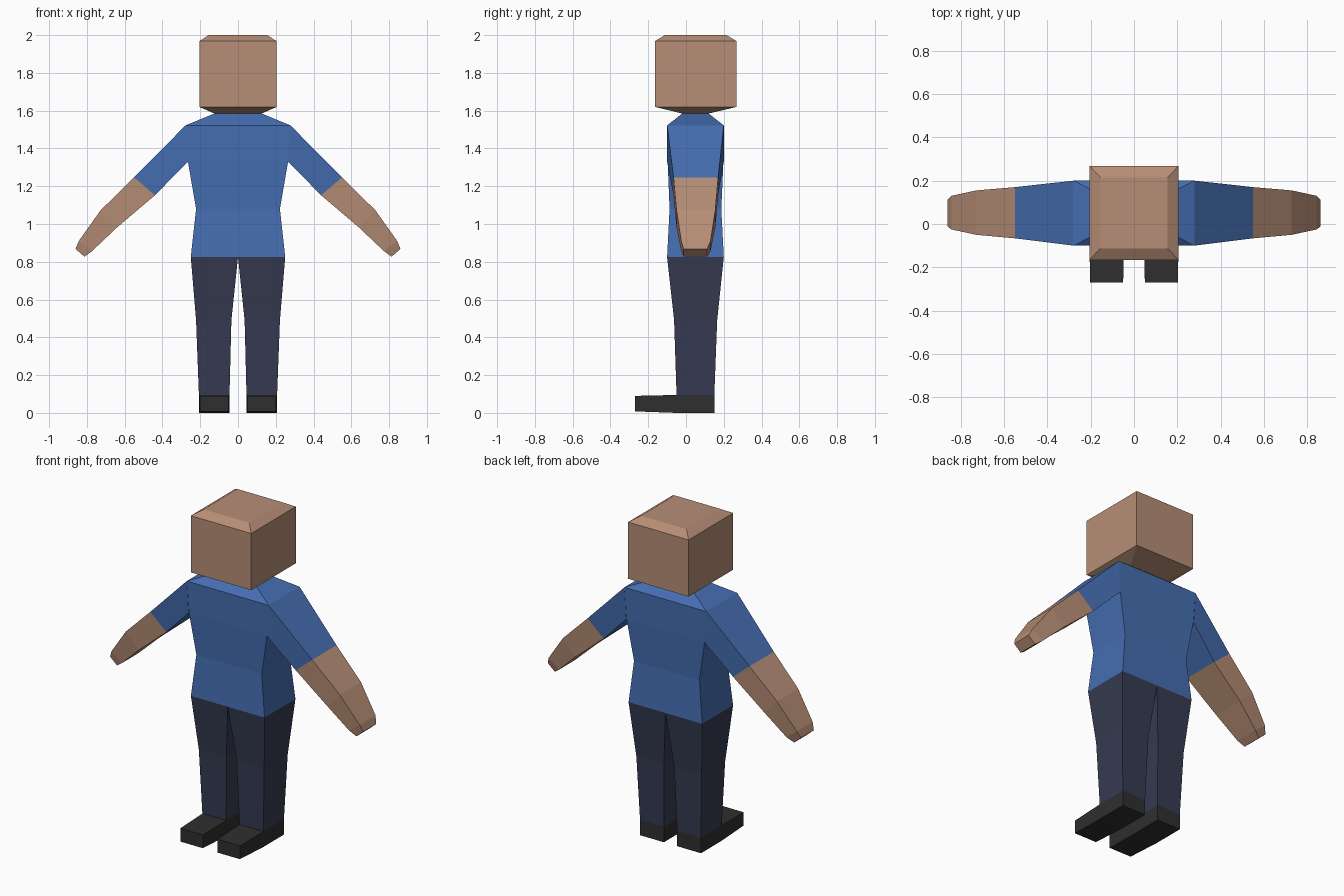
import bpy, bmesh

cube = bpy.data.objects.get("Cube")
if cube:
    bpy.data.objects.remove(cube, do_unlink=True)


def material(name, rgb):
    mat = bpy.data.materials.new(name)
    mat.use_nodes = True
    mat.diffuse_color = (*rgb, 1)
    mat.node_tree.nodes["Principled BSDF"].inputs["Base Color"].default_value = (*rgb, 1)
    return mat


SKIN = material("skin", (0.47, 0.27, 0.18))
SHIRT = material("blue shirt", (0.06, 0.155, 0.44))
TROUSERS = material("navy trousers", (0.036, 0.043, 0.082))
SHOES = material("black shoes", (0.028, 0.028, 0.028))


# Cross-sections: lying flat, standing across the body, or slanted across an arm
def flat(z, x0, x1, y0, y1):
    return [(x0, y0, z), (x1, y0, z), (x1, y1, z), (x0, y1, z)]


def upright(y, x0, x1, z0, z1):
    return [(x0, y, z0), (x1, y, z0), (x1, y, z1), (x0, y, z1)]


def slanted(top, low, y0, y1):
    (xt, zt), (xl, zl) = top, low
    return [(xt, y0, zt), (xl, y0, zl), (xl, y1, zl), (xt, y1, zt)]


def loft(name, mat, rings, side=1, start=False, end=False, hidden=None):
    """Skin a row of four-cornered sections; open ends are joined to other parts."""
    bm = bmesh.new()
    loops = [[bm.verts.new((side * x, y, z)) for x, y, z in ring] for ring in rings]
    drop = []
    for cap, keep in ((loops[0], start), (loops[-1], end)):
        face = bm.faces.new(cap)
        if not keep:
            drop.append(face)
    for a, b in zip(loops, loops[1:]):
        for i in range(4):
            j = (i + 1) % 4
            bm.faces.new((a[i], a[j], b[j], b[i]))
    bmesh.ops.recalc_face_normals(bm, faces=bm.faces[:])
    if hidden:
        drop += [f for f in bm.faces if f not in drop and hidden(f)]
    bmesh.ops.delete(bm, geom=drop, context='FACES_ONLY')
    mesh = bpy.data.meshes.new(name)
    bm.to_mesh(mesh)
    bm.free()
    mesh.materials.append(mat)
    obj = bpy.data.objects.new(name, mesh)
    bpy.context.collection.objects.link(obj)
    return obj


# Head: block with a bevelled crown and a tapered underside
loft("head", SKIN, [
    flat(1.585, -0.125, 0.125, -0.02, 0.12),
    flat(1.62, -0.205, 0.205, -0.165, 0.268),
    flat(1.968, -0.205, 0.205, -0.165, 0.268),
    flat(2.0, -0.155, 0.155, -0.112, 0.215),
], end=True)


# Torso: the armholes are left open where the sleeves join
def armhole(face):
    c = face.calc_center_median()
    return abs(c.x) > 0.2 and 1.35 < c.z < 1.5


loft("torso", SHIRT, [
    flat(0.825, -0.25, 0.25, -0.10, 0.20),
    flat(1.08, -0.222, 0.222, -0.087, 0.187),
    flat(1.33, -0.265, 0.265, -0.097, 0.198),
    flat(1.522, -0.278, 0.278, -0.10, 0.20),
    flat(1.585, -0.125, 0.125, -0.02, 0.12),
], hidden=armhole)

for side, label in ((1, "left"), (-1, "right")):
    # Arm: short sleeve, then forearm tapering to a blunt hand
    elbow = slanted((0.55, 1.247), (0.44, 1.152), -0.066, 0.17)
    loft(label + "_sleeve", SHIRT, [
        slanted((0.278, 1.522), (0.265, 1.33), -0.10, 0.20),
        elbow,
    ], side)
    loft(label + "_forearm", SKIN, [
        elbow,
        slanted((0.727, 1.073), (0.64, 0.982), -0.05, 0.155),
        slanted((0.843, 0.91), (0.772, 0.857), -0.025, 0.13),
        slanted((0.86, 0.868), (0.813, 0.827), -0.012, 0.112),
    ], side, end=True)

    # Leg: tapers to the knee and ankle
    loft(label + "_leg", TROUSERS, [
        flat(0.095, 0.045, 0.207, -0.05, 0.15),
        flat(0.49, 0.035, 0.222, -0.063, 0.165),
        flat(0.825, 0, 0.25, -0.10, 0.20),
    ], side)

    # Shoe: heel block with a slightly narrower toe
    loft(label + "_shoe", SHOES, [
        upright(0.15, 0.045, 0.207, 0, 0.095),
        upright(-0.05, 0.045, 0.207, 0, 0.095),
        upright(-0.27, 0.05, 0.202, 0.008, 0.09),
    ], side, start=True, end=True)
